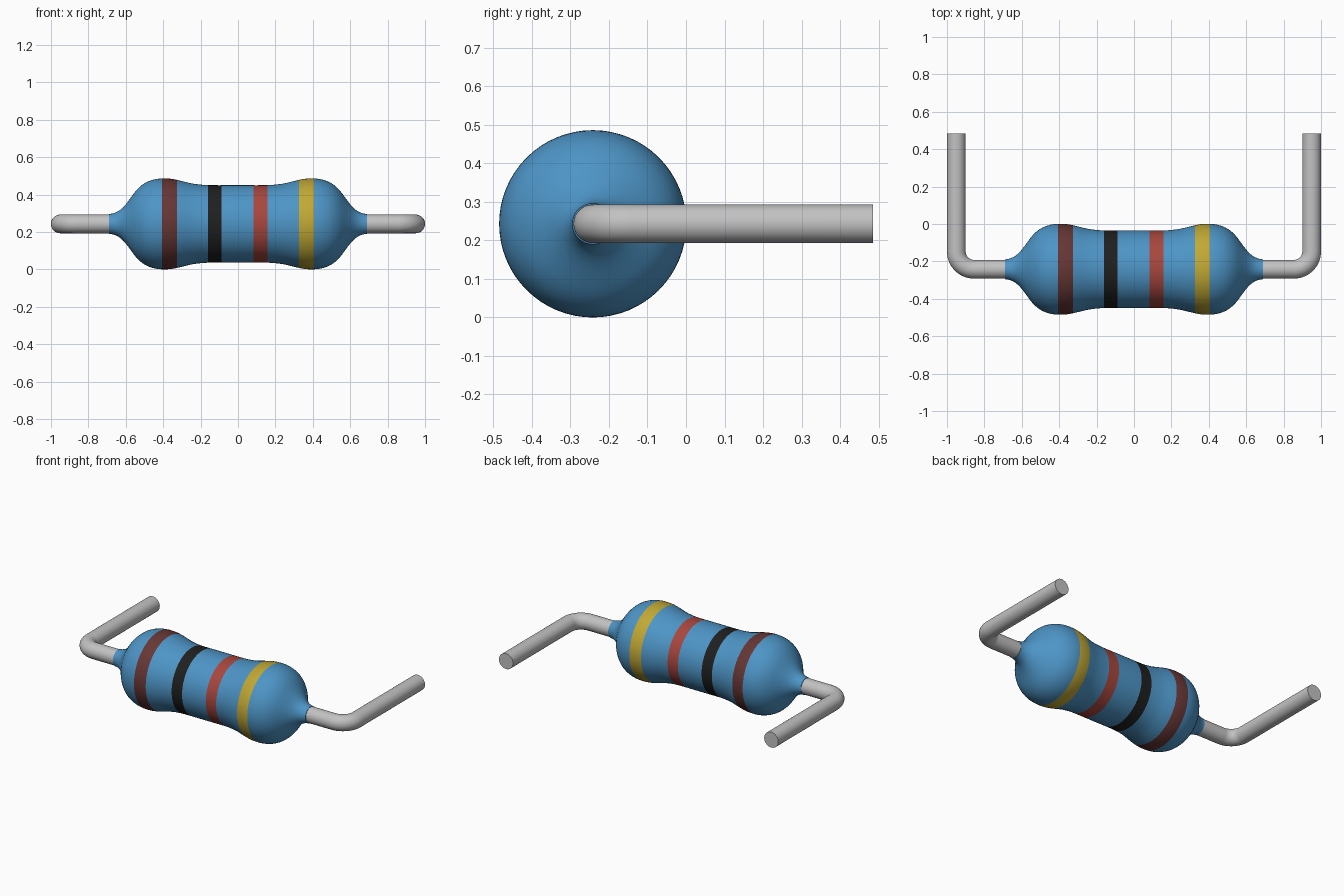
import bpy, bmesh, math
from mathutils import Vector

cube = bpy.data.objects.get("Cube")
if cube:
    bpy.data.objects.remove(cube)

AXIS_Y, AXIS_Z = -0.242, 0.243
SEGMENTS = 64


def material(name, rgb):
    m = bpy.data.materials.new(name)
    m.use_nodes = True
    m.diffuse_color = (*rgb, 1)
    bsdf = m.node_tree.nodes["Principled BSDF"]
    bsdf.inputs["Base Color"].default_value = (*rgb, 1)
    bsdf.inputs["Roughness"].default_value = 0.5
    return m


blue = material("body blue", (0.075, 0.30, 0.57))
brown = material("band brown", (0.135, 0.038, 0.036))
black = material("band black", (0.014, 0.014, 0.014))
red = material("band red", (0.39, 0.062, 0.048))
gold = material("band gold", (0.53, 0.39, 0.035))
metal = material("lead grey", (0.54, 0.54, 0.54))


def sweep(name, path, radii, materials, pick=lambda c: 0):
    """Round tube along a path lying in a horizontal plane, capped at both ends."""
    bm = bmesh.new()
    rings = []
    for i, (p, r) in enumerate(zip(path, radii)):
        t = (path[min(i + 1, len(path) - 1)] - path[max(i - 1, 0)]).normalized()
        side = Vector((-t.y, t.x, 0))
        ring = []
        for k in range(SEGMENTS):
            a = 2 * math.pi * k / SEGMENTS
            ring.append(bm.verts.new(p + side * r * math.cos(a) + Vector((0, 0, r * math.sin(a)))))
        rings.append(ring)
    for a, b in zip(rings, rings[1:]):
        for k in range(SEGMENTS):
            n = (k + 1) % SEGMENTS
            bm.faces.new((a[k], a[n], b[n], b[k]))
    bm.faces.new(rings[0])
    bm.faces.new(rings[-1])
    bmesh.ops.recalc_face_normals(bm, faces=bm.faces)
    for f in bm.faces:
        f.material_index = pick(f.calc_center_median())
    mesh = bpy.data.meshes.new(name)
    bm.to_mesh(mesh)
    bm.free()
    for m in materials:
        mesh.materials.append(m)
    obj = bpy.data.objects.new(name, mesh)
    bpy.context.collection.objects.link(obj)
    bpy.ops.object.select_all(action="DESELECT")
    obj.select_set(True)
    bpy.context.view_layer.objects.active = obj
    bpy.ops.object.shade_smooth_by_angle(angle=math.radians(40))
    return obj


# Body half profile: distance from the middle, radius
PROFILE = [(0, 0.207), (0.15, 0.207), (0.20, 0.210), (0.25, 0.217), (0.30, 0.229),
           (0.35, 0.240), (0.40, 0.243), (0.45, 0.237), (0.50, 0.217), (0.54, 0.184),
           (0.57, 0.145), (0.60, 0.105), (0.63, 0.075), (0.66, 0.059), (0.69, 0.053)]


def slope(i):
    if i in (0, len(PROFILE) - 1):
        return 0
    (x0, r0), (x1, r1) = PROFILE[i - 1], PROFILE[i + 1]
    return (r1 - r0) / (x1 - x0)


def body_radius(x):
    """Smooth cubic interpolation of the half profile."""
    x = abs(x)
    i = max(k for k in range(len(PROFILE) - 1) if PROFILE[k][0] <= x + 1e-9)
    (x0, r0), (x1, r1) = PROFILE[i], PROFILE[i + 1]
    h = x1 - x0
    t = (x - x0) / h
    return (r0 * (2 * t**3 - 3 * t**2 + 1) + r1 * (3 * t**2 - 2 * t**3)
            + h * slope(i) * (t**3 - 2 * t**2 + t) + h * slope(i + 1) * (t**3 - t**2))


# Painted bands: start, end, material slot
BANDS = [(-0.406, -0.327, 1), (-0.161, -0.087, 2), (0.083, 0.157, 3), (0.327, 0.406, 4)]


def band_slot(c):
    return next((slot for a, b, slot in BANDS if a < c.x < b), 0)


# Body, with edge loops exactly on the band borders
edges = [e for a, b, _ in BANDS for e in (a, b)]
stations = [-0.69 + 1.38 * i / 92 for i in range(93)]
stations = [s for s in stations if all(abs(s - e) > 0.005 for e in edges)] + edges
stations.sort()
sweep("resistor_body", [Vector((x, AXIS_Y, AXIS_Z)) for x in stations],
      [body_radius(x) for x in stations], [blue, brown, black, red, gold], band_slot)

# Bent wire leads
WIRE, BEND, LEG_X, END_Y = 0.05, 0.095, 0.95, 0.485
for side, name in ((1, "left_lead"), (-1, "right_lead")):
    path = [Vector((side * 0.67, AXIS_Y, AXIS_Z))]
    for k in range(17):
        a = math.pi / 2 * k / 16
        path.append(Vector((side * (LEG_X - BEND + BEND * math.sin(a)),
                            AXIS_Y + BEND - BEND * math.cos(a), AXIS_Z)))
    path.append(Vector((side * LEG_X, END_Y, AXIS_Z)))
    sweep(name, path, [WIRE] * len(path), [metal])
